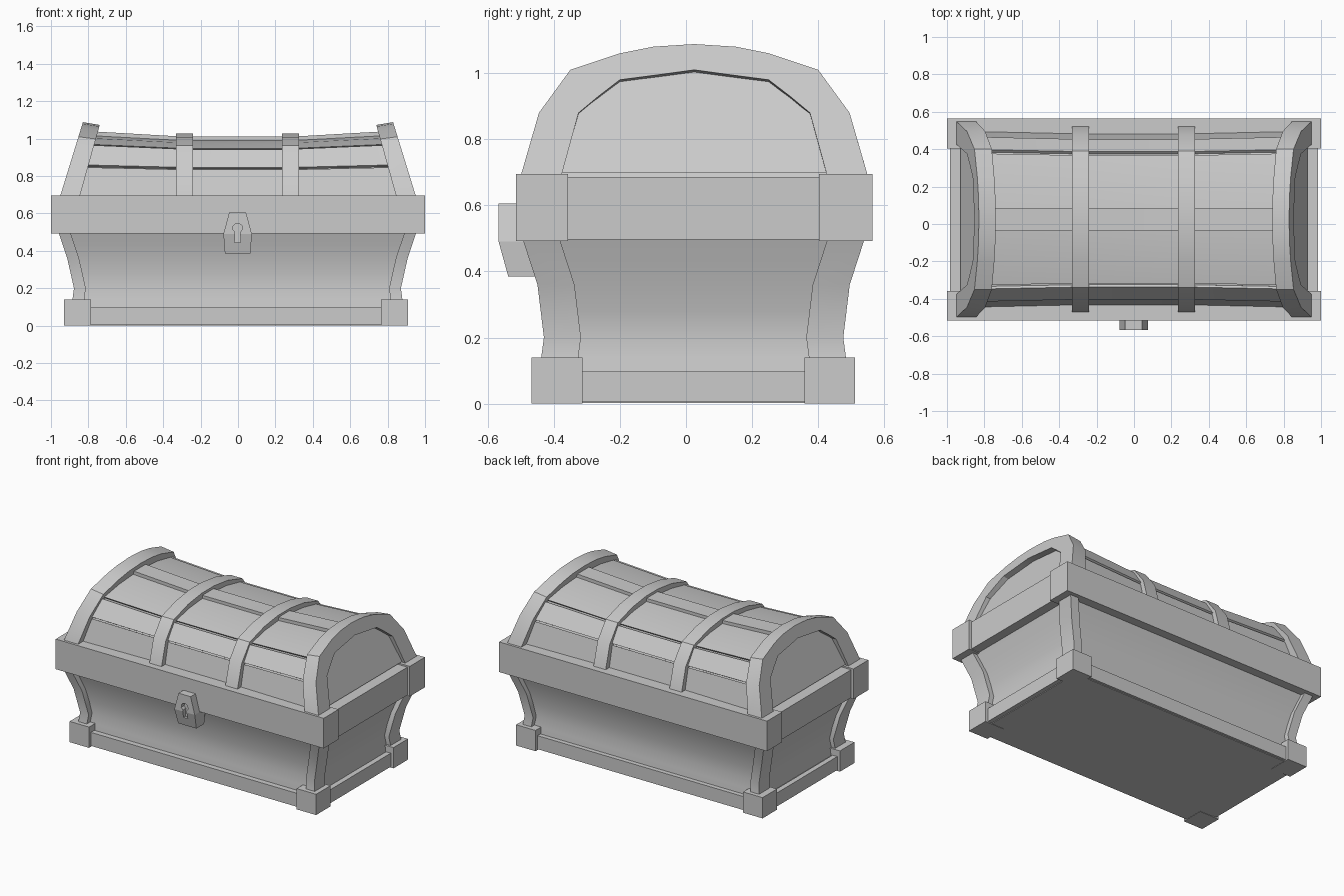
import bpy, bmesh, math

if "Cube" in bpy.data.objects:
    bpy.data.objects.remove(bpy.data.objects["Cube"])

CY = 0.025   # chest centre line in y
Z0 = 0.695   # top of the rim, where the lid starts


def loft(name, rings, smooth=True):
    """Skin a list of equal-length closed rings and cap both ends."""
    bm = bmesh.new()
    vs = [[bm.verts.new(p) for p in r] for r in rings]
    n = len(rings[0])
    for a, b in zip(vs, vs[1:]):
        for i in range(n):
            j = (i + 1) % n
            bm.faces.new((a[i], a[j], b[j], b[i]))
    bm.faces.new(vs[0])
    bm.faces.new(vs[-1])
    bmesh.ops.recalc_face_normals(bm, faces=bm.faces)
    me = bpy.data.meshes.new(name)
    bm.to_mesh(me)
    bm.free()
    if smooth:
        me.shade_smooth()
        me.set_sharp_from_angle(angle=math.radians(30))
    ob = bpy.data.objects.new(name, me)
    bpy.context.collection.objects.link(ob)
    return ob


def rect(x0, x1, y0, y1, z):
    return [(x0, y0, z), (x1, y0, z), (x1, y1, z), (x0, y1, z)]


def box(name, x0, x1, y0, y1, z0, z1):
    return loft(name, [rect(x0, x1, y0, y1, z0), rect(x0, x1, y0, y1, z1)], False)


def full(half):
    """Mirror a half profile (t, z) that runs from the front foot to the crown."""
    back = [(t, z) for t, z in reversed(half) if t > 0]
    return [(-t, z) for t, z in half] + back


def shrink(pts, f):
    return [(t * f, 0.6 + (z - 0.6) * f) for t, z in pts]


# plinth floor and rails, and corner feet
box("plinth_floor", -0.88, 0.86, -0.43, 0.475, 0.002, 0.09)
for s in (-1, 1):
    box("plinth_long_rail", -0.89, 0.87, *sorted((CY - 0.003 + s * 0.469, CY + s * 0.435)), 0.006, 0.097)
    box("plinth_end_rail", *sorted((-0.01 + s * 0.90, -0.01 + s * 0.865)), -0.44, 0.485, 0.006, 0.097)
    for x0, x1 in ((-0.93, -0.785), (0.765, 0.91)):
        box("corner_foot", x0, x1, *((-0.467, -0.313) if s < 0 else (0.358, 0.512)), 0, 0.14)

# flared body and corner posts: (z, half x, half y)
flare = [(0.08, 0.89, 0.467), (0.14, 0.882, 0.461), (0.2, 0.874, 0.453), (0.28, 0.888, 0.459),
         (0.36, 0.91, 0.4725), (0.43, 0.932, 0.493), (0.5, 0.957, 0.518)]
loft("body", [rect(-hx + 0.025, hx - 0.035, CY - hy + 0.035, CY + hy - 0.035, z) for z, hx, hy in flare])
for sx in (-1, 1):
    for sy in (-1, 1):
        loft("corner_post", [rect(-0.003 + sx * hx, -0.003 + sx * (hx - 0.063),
                                  CY - 0.002 + sy * hy, CY - 0.002 + sy * (hy - 0.112), z)
                             for z, hx, hy in (flare[i] for i in (0, 1, 2, 4, 6))])

# rim
box("rim_core", -0.983, 0.983, -0.45, 0.5, 0.497, 0.685)
box("rim_front", -1, 1, -0.515, -0.357, 0.492, Z0)
box("rim_back", -1, 1, 0.403, 0.565, 0.492, Z0)

# lid planks: sagging along x, ends leaning inwards
def lid_ring(pts, end):
    sign, sag = (1 if end > 0 else -1), abs(end) == 2
    out = []
    for t, z in pts:
        zz = Z0 + (z - Z0) * (1.095 if sag else 1)
        x = 0.90 - 0.11 * (zz - Z0) / 0.39 if sag else 0.28
        out.append((sign * x, CY + t * (1.03 if sag else 1), zz))
    return out


def lid_part(name, pts):
    loft(name, [lid_ring(pts, e) for e in (-2, -1, 1, 2)])


lower = [(0.458, 0.69), (0.425, 0.834)]
shoulder = [(0.428, 0.846), (0.362, 0.943)]
flank = [(0.342, 0.947), (0.2, 0.977), (0.05, 0.99)]
for s in (-1, 1):
    for name, half in (("lower_plank", lower), ("shoulder_plank", shoulder), ("flank_plank", flank)):
        p = [(s * t, z) for t, z in half]
        lid_part(name, p + shrink(p, 0.9)[::-1])
lid_part("ridge_plank", [(-0.06, 0.93), (-0.06, 1.01), (0.06, 1.01), (0.06, 0.93)])
lid_part("lid_core", shrink(full([(0.458, 0.69), (0.43, 0.84), (0.362, 0.943)] + flank), 0.965))

# metal bands over the lid
band = full([(0.497, 0.69), (0.452, 0.85), (0.365, 0.962), (0.21, 1.008), (0.065, 1.027)])
inner = shrink(band, 0.88)
for x0 in (-0.332, 0.235):
    loft("lid_band", [[(x0, CY + a[0], a[1]), (x0 + 0.091, CY + a[0], a[1]),
                       (x0 + 0.091, CY + b[0], b[1]), (x0, CY + b[0], b[1])]
                      for a, b in zip(band, inner)])

# leaning end arches with recessed end panels
arch_out = full([(0.525, 0.69), (0.47, 0.88), (0.375, 1.01), (0.225, 1.06), (0.125, 1.08), (0, 1.088)])
arch_in = full([(0.402, 0.69), (0.35, 0.88), (0.29, 0.93), (0.225, 0.98), (0.11, 0.995), (0, 1.01)])


def lean(z, inset=0.0):
    return 0.95 - 0.12 * (z - Z0) / 0.39 - inset


for s in (-1, 1):
    rings = []
    for (ta, za), (tb, zb) in zip(arch_out, arch_in):
        drop = 0.015 * (za - Z0) / 0.39
        rings.append([(s * lean(za), CY + ta, za), (s * lean(za, 0.105 - drop), CY + ta, za - drop),
                      (s * lean(zb, 0.105 - drop), CY + tb, zb - drop), (s * lean(zb), CY + tb, zb)])
    loft("end_arch", rings)
    panel = [(t * 1.03, z + 0.01) for t, z in arch_in]
    loft("end_panel", [[(s * lean(z, d + 0.07 * (z - Z0)), CY + t, z) for t, z in panel]
                       for d in (0.02, 0.065)], False)

# lock plate with a sunken keyhole
plate = [(0.045, 0.605, -0.567), (0.076, 0.49, -0.567), (0.068, 0.385, -0.538)]
lock = loft("lock", [[(-w - 0.002, y, z), (w - 0.002, y, z), (w - 0.002, -0.455, z), (-w - 0.002, -0.455, z)]
                     for w, z, y in plate], False)
hole = [(0.026 * math.cos(a) - 0.002, 0.522 + 0.026 * math.sin(a))
        for a in (math.radians(-60 + i * 300 / 7) for i in range(8))]
hole += [(-0.018, 0.445), (0.014, 0.445)]
cutter = loft("keyhole_cutter", [[(x, y, z) for x, z in hole] for y in (-0.62, -0.535)], False)
cutter.hide_render = True
cutter.hide_viewport = True
mod = lock.modifiers.new("keyhole", "BOOLEAN")
mod.operation = "DIFFERENCE"
mod.solver = "EXACT"
mod.object = cutter
